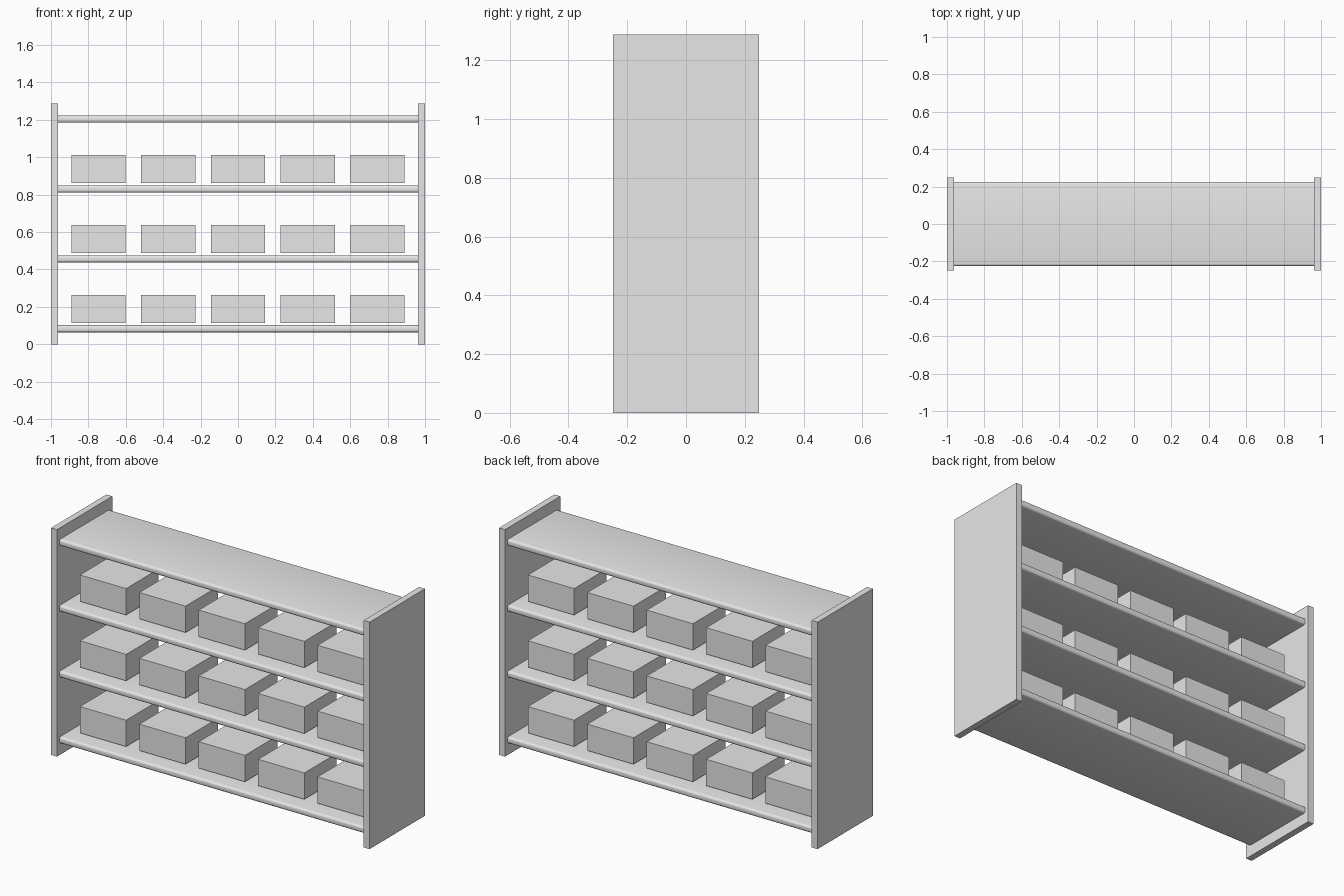
import bpy
import bmesh

cube = bpy.data.objects.get("Cube")
if cube:
    bpy.data.objects.remove(cube, do_unlink=True)

# One plain grey for the whole unit
grey = bpy.data.materials.new("light_grey")
grey.use_nodes = True
colour = (0.8, 0.8, 0.8, 1)
grey.diffuse_color = colour
grey.node_tree.nodes["Principled BSDF"].inputs["Base Color"].default_value = colour


def box(name, size, centre, round_edge=0):
    """Add a box; round_edge rounds only the edges that run along x."""
    bm = bmesh.new()
    bmesh.ops.create_cube(bm, size=1)
    bmesh.ops.scale(bm, vec=size, verts=bm.verts)
    if round_edge:
        long_edges = [e for e in bm.edges
                      if abs(e.verts[0].co.x - e.verts[1].co.x) > size[0] / 2]
        bmesh.ops.bevel(bm, geom=long_edges, offset=round_edge, segments=4,
                        profile=0.5, affect='EDGES')
    mesh = bpy.data.meshes.new(name)
    bm.to_mesh(mesh)
    bm.free()
    mesh.materials.append(grey)
    obj = bpy.data.objects.new(name, mesh)
    obj.location = centre
    bpy.context.collection.objects.link(obj)
    if round_edge:
        bpy.ops.object.select_all(action='DESELECT')
        bpy.context.view_layer.objects.active = obj
        obj.select_set(True)
        bpy.ops.object.shade_smooth_by_angle()
    return obj


HEIGHT, DEPTH, PANEL = 1.288, 0.496, 0.037
SHELF_Z, SHELF_STEP, SHELF_THICK = 0.083, 0.3735, 0.038

# Side panels
for side, sign in (("left", 1), ("right", -1)):
    box(side + "_panel", (PANEL, DEPTH, HEIGHT),
        (sign * (1 - PANEL / 2), 0, HEIGHT / 2))

# Shelves with rounded front and back edges, and a row of bins over the lower three
for level in range(4):
    z = SHELF_Z + level * SHELF_STEP
    box(f"shelf_{level + 1}", (2 - 2 * PANEL, 0.45, SHELF_THICK), (0, 0, z), 0.013)
    if level < 3:
        for column in range(5):
            box(f"storage_box_{level + 1}_{column + 1}", (0.29, 0.29, 0.15),
                ((column - 2) * 0.373, 0, z + 0.106))
